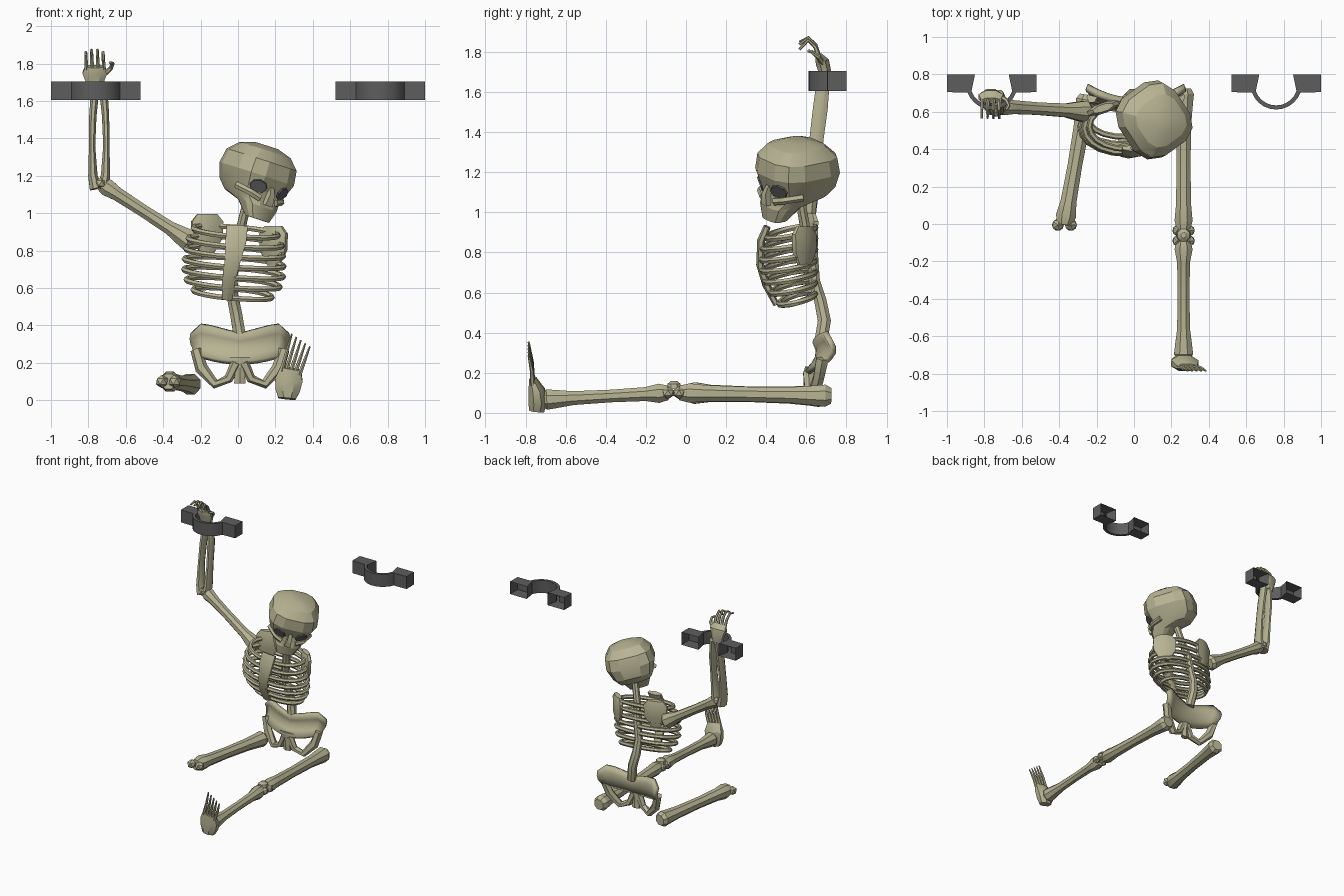
import bpy, bmesh, math
from mathutils import Vector, Matrix
from mathutils.bvhtree import BVHTree

if "Cube" in bpy.data.objects:
    bpy.data.objects.remove(bpy.data.objects["Cube"])


def material(name, rgb):
    m = bpy.data.materials.new(name)
    m.use_nodes = True
    m.diffuse_color = (*rgb, 1)
    m.node_tree.nodes["Principled BSDF"].inputs["Base Color"].default_value = (*rgb, 1)
    return m


BONE = material("old bone", (0.47, 0.45, 0.29))
IRON = material("dark iron", (0.11, 0.11, 0.11))


def finish(name, bm, mat=BONE, angle=30):
    bmesh.ops.recalc_face_normals(bm, faces=bm.faces)
    me = bpy.data.meshes.new(name)
    bm.to_mesh(me)
    bm.free()
    ob = bpy.data.objects.new(name, me)
    bpy.context.collection.objects.link(ob)
    me.materials.append(mat)
    bpy.ops.object.select_all(action="DESELECT")
    ob.select_set(True)
    bpy.context.view_layer.objects.active = ob
    bpy.ops.object.shade_smooth_by_angle(angle=math.radians(angle))
    return ob


def skin(bm, rings, closed=False):
    """Bridge rings of equal size, capping the ends unless closed."""
    rows = [[bm.verts.new(p) for p in r] for r in rings]
    n = len(rows[0])
    pairs = list(zip(rows, rows[1:])) + ([(rows[-1], rows[0])] if closed else [])
    for a, b in pairs:
        for i in range(n):
            j = (i + 1) % n
            bm.faces.new((a[i], a[j], b[j], b[i]))
    if not closed:
        bm.faces.new(rows[0])
        bm.faces.new(rows[-1])


def add_tube(bm, points, radii, side=(1, 0, 0), sides=8, closed=False):
    """Sweep an elliptical section; each radius is a number or (along side, across)."""
    pts = [Vector(p) for p in points]
    if not isinstance(radii, list):
        radii = [radii] * len(pts)
    rings = []
    last = len(pts) - 1
    for i, p in enumerate(pts):
        if closed:
            t = pts[(i + 1) % len(pts)] - pts[i - 1]
        else:
            t = pts[min(i + 1, last)] - pts[max(i - 1, 0)]
        t.normalize()
        u = Vector(side)
        u = (u - t * u.dot(t)).normalized()
        v = t.cross(u)
        ru, rv = radii[i] if isinstance(radii[i], tuple) else (radii[i], radii[i])
        angles = [math.tau * (k + 0.5) / sides for k in range(sides)]
        rings.append([p + u * ru * math.cos(a) + v * rv * math.sin(a) for a in angles])
    skin(bm, rings, closed)


def tube(name, *args, **kw):
    bm = bmesh.new()
    add_tube(bm, *args, **kw)
    return finish(name, bm)


def long_bone(name, a, b, r0, mid, r1, side=(1, 0, 0)):
    """Shaft with knobbly ends and a pair of condyles at the far end."""
    a, b = Vector(a), Vector(b)
    steps = [0, 0.04, 0.11, 0.25, 0.55, 0.82, 0.93, 1]
    radii = [r0 * 0.7, r0, r0 * 0.9, mid * 1.1, mid, mid * 1.1, r1, r1 * 0.75]
    bm = bmesh.new()
    add_tube(bm, [a.lerp(b, t) for t in steps], radii, side)
    for s in (-1, 1):
        c = b + Vector(side) * s * r1 * 0.6
        bmesh.ops.create_icosphere(bm, subdivisions=1, radius=r1 * 0.62, matrix=Matrix.Translation(c))
    return finish(name, bm)


# Skull: lofted cranium and jaw
POSE = (Matrix.Translation((0.095, 0.55, 1.18)) @ Matrix.Rotation(math.radians(36), 4, "Z")
        @ Matrix.Rotation(math.radians(15), 4, "Y") @ Matrix.Rotation(math.radians(10), 4, "X"))
LEVELS = [  # height, half width, front, back
    (-0.20, 0.07, -0.175, -0.08), (-0.13, 0.105, -0.18, 0.0), (-0.10, 0.125, -0.17, 0.14),
    (-0.05, 0.155, -0.165, 0.19), (0.03, 0.185, -0.19, 0.205), (0.11, 0.175, -0.18, 0.19),
    (0.165, 0.13, -0.13, 0.13), (0.19, 0.06, -0.06, 0.06)]


def power(v, e=0.68):
    return math.copysign(abs(v) ** e, v)


rings = []
for z, hw, front, back in LEVELS:
    angles = [math.tau * (k + 0.5) / 12 for k in range(12)]
    rings.append([Vector((hw * power(math.cos(a)),
                          (front + back) / 2 + (back - front) / 2 * power(math.sin(a)), z))
                  for a in angles])
bm = bmesh.new()
skin(bm, rings)
bmesh.ops.recalc_face_normals(bm, faces=bm.faces)
face_tree = BVHTree.FromBMesh(bm)
finish("skull", bm, angle=22).matrix_world = POSE

# Eye sockets: thin dark plates lying on the face
for s, label in ((1, "left"), (-1, "right")):
    hit, normal, _, _ = face_tree.ray_cast(Vector((s * 0.08, -1, -0.03)), Vector((0, 1, 0)))
    bm = bmesh.new()
    turn = normal.to_track_quat("Z", "Y").to_matrix().to_4x4()
    bmesh.ops.create_cone(bm, cap_ends=True, segments=8, radius1=0.049, radius2=0.046, depth=0.009,
                          matrix=Matrix.Translation(hit + normal * 0.004) @ turn
                          @ Matrix.Diagonal((1, 0.8, 1, 1)))
    finish(label + "_eye_socket", bm, IRON).matrix_world = POSE

# Nose and cheekbones
bm = bmesh.new()
add_tube(bm, [(0, -0.165, -0.02), (0, -0.18, -0.06), (0, -0.175, -0.115)],
         [0.015, (0.022, 0.025), (0.035, 0.03)], sides=4)
for s in (-1, 1):
    add_tube(bm, [(s * 0.05, -0.165, -0.09), (s * 0.10, -0.145, -0.075), (s * 0.15, -0.06, -0.06)],
             0.02, side=(0, 0, 1), sides=6)
finish("nose_and_cheekbones", bm).matrix_world = POSE

# Spine
tube("spine", [(0.05, 0.57, 1.06), (0.015, 0.595, 0.92), (-0.01, 0.63, 0.8), (-0.03, 0.64, 0.66),
               (-0.03, 0.67, 0.56), (-0.01, 0.69, 0.46), (0.01, 0.67, 0.34)],
     [0.026, 0.027, 0.03, 0.03, 0.033, 0.035, 0.035])

# Ribs: closed hoops dipping toward the sternum
RIBS = [(0.90, 0.225, 0.40), (0.845, 0.25, 0.38), (0.79, 0.26, 0.375), (0.735, 0.265, 0.38),
        (0.68, 0.265, 0.395), (0.625, 0.25, 0.425), (0.57, 0.21, 0.465)]
bm = bmesh.new()
for z, hw, front in RIBS:
    back, hoop = 0.645, []
    for k in range(20):
        a = math.tau * k / 20
        hoop.append((-0.02 + (z - 0.75) * 0.05 + hw * power(math.cos(a), 0.85),
                     (front + back) / 2 + (back - front) / 2 * math.sin(a),
                     z + 0.025 * math.sin(a) - 0.02 * math.cos(a)))
    add_tube(bm, hoop, (0.016), side=(0, 0, 1), sides=6, closed=True)
finish("ribs", bm)

# Sternum blade
tube("sternum", [(-0.005, 0.405, 0.93), (-0.01, 0.375, 0.86), (-0.03, 0.37, 0.74),
                 (-0.05, 0.40, 0.64), (-0.058, 0.45, 0.54)],
     [(0.065, 0.018), (0.065, 0.02), (0.048, 0.02), (0.04, 0.02), (0.032, 0.015)], sides=6)

# Shoulder blades
BLADE = [(0.06, 0.02), (0.095, 0.03), (0.09, 0.03), (0.04, 0.015)]
for label, x, y, top, slant in (("right", -0.165, 0.62, 0.995, 0.35), ("left", 0.19, 0.59, 0.93, -0.75)):
    tube(label + "_shoulder_blade", [(x, y, top - d) for d in (0, 0.04, 0.13, 0.21)],
         BLADE, side=(1, slant, 0))

# Raised right arm
long_bone("right_upper_arm", (-0.24, 0.60, 0.84), (-0.735, 0.63, 1.16), 0.062, 0.036, 0.05, (0, 1, 0))
for s, label in ((-1, "outer"), (1, "inner")):
    tube(label + "_forearm_bone",
         [(-0.742 + s * d, y, z) for d, y, z in ((0.018, 0.63, 1.13), (0.034, 0.635, 1.2), (0.038, 0.65, 1.36),
                                                 (0.034, 0.67, 1.52), (0.022, 0.685, 1.66))],
         [(0.035, 0.05), (0.027, 0.045), (0.018, 0.038), (0.021, 0.04), (0.024, 0.035)])

# Right hand with curled fingers
tube("right_palm", [(-0.76, 0.685, 1.64), (-0.765, 0.69, 1.71), (-0.765, 0.68, 1.75), (-0.765, 0.66, 1.785)],
     [(0.04, 0.03), (0.055, 0.035), (0.072, 0.038), (0.055, 0.018)])
bm = bmesh.new()
for i in range(4):
    x = -0.81 + i * 0.031
    lift = 0.012 * (1 - abs(i - 1.5))
    add_tube(bm, [(x, 0.665, 1.77), (x - 0.003, 0.645, 1.83 + lift), (x - 0.004, 0.61, 1.865 + lift),
                  (x - 0.004, 0.565, 1.855 + lift - i * 0.012)], [0.012, 0.01, 0.009, 0.007], sides=6)
add_tube(bm, [(-0.715, 0.68, 1.745), (-0.68, 0.66, 1.775), (-0.67, 0.63, 1.80), (-0.685, 0.61, 1.805)],
         [0.015, 0.012, 0.01, 0.008], side=(0, 0, 1), sides=6)
finish("right_fingers", bm)

# Pelvis: curved wing band, then loops below it
bm = bmesh.new()
grid = []
for i in range(11):
    u = -1 + i / 5
    top = 0.355 + 0.05 * min(1, abs(u) * 1.4) - (0.05 if abs(u) == 1 else 0)
    low = 0.20 + 0.04 * u * u
    col = []
    for j in range(5):
        v = j / 4
        y = 0.645 + 0.075 * u * u + 0.025 * math.sin(math.pi * v) - 0.045 * v * v
        col.append(bm.verts.new((0.01 + 0.265 * u * (1 - 0.12 * v * v), y, top + (low - top) * v)))
    grid.append(col)
for a, b in zip(grid, grid[1:]):
    for j in range(4):
        bm.faces.new((a[j], b[j], b[j + 1], a[j + 1]))
wings = finish("pelvis_wings", bm)
mod = wings.modifiers.new("thickness", "SOLIDIFY")
mod.thickness, mod.offset = 0.03, 0

bm = bmesh.new()
for s in (-1, 1):
    add_tube(bm, [(0.01 + s * x, y, z) for x, y, z in (
        (0.235, 0.68, 0.27), (0.205, 0.66, 0.17), (0.13, 0.63, 0.085), (0.06, 0.615, 0.115), (0.02, 0.61, 0.20))],
        [(0.035, 0.03), (0.03, 0.035), (0.03, 0.025), (0.025, 0.025), (0.03, 0.03)], side=(0, 1, 0), sides=6)
add_tube(bm, [(0.01, 0.615, 0.09), (0.01, 0.61, 0.15), (0.01, 0.615, 0.23)],
         [(0.035, 0.02), (0.03, 0.025), (0.07, 0.022)], sides=6)
finish("pelvis_loops", bm)

# Legs: the right one ends at the knee
long_bone("left_thigh", (0.265, 0.725, 0.085), (0.265, -0.035, 0.10), 0.06, 0.04, 0.052)
long_bone("left_shin", (0.265, -0.72, 0.065), (0.265, -0.09, 0.10), 0.055, 0.034, 0.052)
long_bone("right_thigh", (-0.25, 0.69, 0.085), (-0.372, -0.005, 0.10), 0.06, 0.042, 0.058)
tube("left_kneecap", [(0.265, -0.06, 0.12), (0.265, -0.06, 0.145), (0.265, -0.06, 0.16)], [0.04, 0.035, 0.015])

# Left foot, toes pointing up
tube("left_foot", [(0.262, -0.745, 0.008), (0.266, -0.74, 0.05), (0.272, -0.745, 0.11), (0.282, -0.765, 0.17)],
     [(0.05, 0.04), (0.07, 0.05), (0.08, 0.045), (0.06, 0.02)], side=(1, 0, -0.2))
bm = bmesh.new()
for i in range(5):
    base = Vector((0.232 + i * 0.024, -0.765, 0.155 - i * 0.005))
    tip = Vector((0.288 + i * 0.024, -0.785, 0.355 - i * 0.017))
    add_tube(bm, [base, base.lerp(tip, 0.5) + Vector((0, 0.006, 0)), tip], [0.013, 0.01, 0.005], sides=6)
finish("left_toes", bm)

# Wall shackles: half rings with tabs, open against the wall
arc = [math.radians(200 + 14 * k) for k in range(11)]
outline = [(-0.24, 0.8), (-0.24, 0.705)]
outline += [(0.138 * math.cos(a), 0.75 + 0.138 * math.sin(a)) for a in arc]
outline += [(0.24, 0.705), (0.24, 0.8), (0.09, 0.8)]
outline += [(0.116 * math.cos(a), 0.75 + 0.116 * math.sin(a)) for a in reversed(arc)]
outline += [(-0.09, 0.8)]
for label, cx in (("right", -0.76), ("left", 0.76)):
    bm = bmesh.new()
    skin(bm, [[(cx + x, y, z) for x, y in outline] for z in (1.605, 1.705)])
    wall = [f for f in bm.faces if all(v.co.y > 0.799 for v in f.verts)]
    bmesh.ops.delete(bm, geom=wall, context="FACES_ONLY")
    finish(label + "_shackle", bm, IRON)
